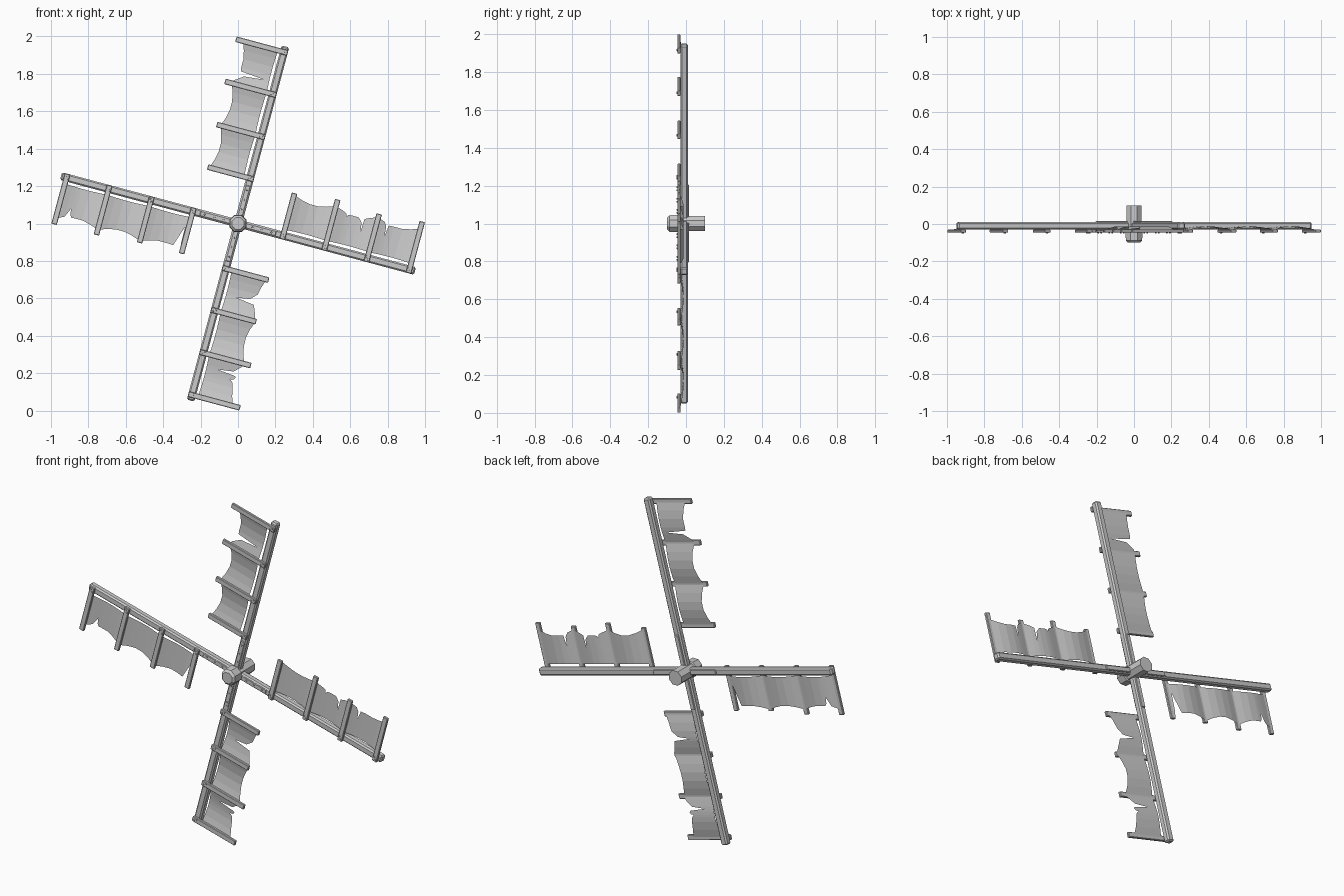
import bpy, bmesh, math
from mathutils import Matrix, Vector

if "Cube" in bpy.data.objects:
    bpy.data.objects.remove(bpy.data.objects["Cube"])

BARS_U = [0.25, 0.482, 0.716, 0.949]     # stations of the cross bars along an arm
HUB = Vector((0, 0, 1))

# per arm: name, angle, bar lengths, tears in the cloth (start u, tip u, tip v, end u)
SAILS = [
    ("right", -15, [0.235, 0.262, 0.245, 0.265],
     [(0.535, 0.55, 0.185, 0.558), (0.615, 0.644, 0.126, 0.647), (0.755, 0.774, 0.14, 0.782)]),
    ("upper", 75, [0.235, 0.247, 0.264, 0.266], [(0.735, 0.779, 0.064, 0.79)]),
    ("left", 165, [0.234, 0.236, 0.255, 0.258],
     [(0.262, 0.268, 0.088, 0.305), (0.868, 0.882, 0.153, 0.905)]),
    ("lower", 255, [0.237, 0.23, 0.263, 0.266],
     [(0.34, 0.385, 0.09, 0.398), (0.735, 0.782, 0.096, 0.792), (0.8, 0.815, 0.175, 0.83)]),
]


def arm_matrix(deg):
    """Local x runs out along the arm, y across it, z towards the front."""
    a = math.radians(deg)
    m = Matrix(((math.cos(a), -math.sin(a), 0, 0), (0, 0, -1, 0),
                (math.sin(a), math.cos(a), 0, 0), (0, 0, 0, 1)))
    return Matrix.Translation(HUB) @ m


def finish(bm, name, matrix):
    bmesh.ops.recalc_face_normals(bm, faces=bm.faces)
    me = bpy.data.meshes.new(name)
    bm.to_mesh(me)
    bm.free()
    ob = bpy.data.objects.new(name, me)
    ob.matrix_world = matrix
    bpy.context.collection.objects.link(ob)
    return ob


def add_box(bm, x, y, z):
    c = [(r[0] + r[1]) / 2 for r in (x, y, z)]
    s = [r[1] - r[0] for r in (x, y, z)]
    m = Matrix.Translation(c) @ Matrix.Diagonal((*s, 1))
    return bmesh.ops.create_cube(bm, size=1, matrix=m)["verts"]


def bevel_all(bm, width):
    bmesh.ops.bevel(bm, geom=bm.edges[:], offset=width, segments=1, affect='EDGES', profile=0.5)


def add_nail(bm, x, y, z):
    bmesh.ops.create_cone(bm, cap_ends=True, segments=6, radius1=0.005, radius2=0.004,
                          depth=0.005, matrix=Matrix.Translation((x, y, z)))


def span_phase(u):
    """Position 0..1 between neighbouring bars."""
    for a, b in zip(BARS_U, BARS_U[1:]):
        if u <= b + 1e-6:
            return (u - a) / (b - a)
    return 1.0


def build_cloth(name, mat, tears):
    # outer edge sags between bars and is notched by the tears
    def edge(u):
        return 0.226 - 0.028 * math.sin(math.pi * span_phase(u))
    cols = {}
    for a, b in zip(BARS_U, BARS_U[1:]):
        for i in range(6):
            u = a + (b - a) * i / 5
            if not any(t[0] - 0.008 < u < t[3] + 0.008 for t in tears):
                cols[u] = edge(u)
    for u in (BARS_U[0], BARS_U[-1]):
        cols[u] = edge(u)
    for u0, ut, vt, u1 in tears:
        cols[u0], cols[ut], cols[u1] = edge(u0), vt, edge(u1) - 0.006
        um = u0 + (ut - u0) * 0.75
        cols[um] = vt + (edge(u0) - vt) * 0.7
    bm = bmesh.new()
    prev = None
    for u in sorted(cols):
        s = math.sin(math.pi * span_phase(u))
        w = 0.031 - 0.018 * s              # cloth billows backwards
        pair = (bm.verts.new((u, 0.033 + 0.004 * s, w)), bm.verts.new((u, cols[u], w)))
        if prev:
            bm.faces.new((prev[0], pair[0], pair[1], prev[1]))
        prev = pair
    finish(bm, name, mat)


for name, deg, lengths, tears in SAILS:
    mat = arm_matrix(deg)

    # main beam with chamfered edges
    bm = bmesh.new()
    add_box(bm, (0.0, 0.98), (-0.021, 0.021), (-0.01, 0.03))
    bevel_all(bm, 0.008)
    finish(bm, name + "_arm_beam", mat)

    # clamp strip at the root
    bm = bmesh.new()
    add_box(bm, (0.03, 0.21), (-0.014, 0.014), (-0.016, 0.034))
    bevel_all(bm, 0.003)
    finish(bm, name + "_root_strip", mat)

    # cross bars
    bm = bmesh.new()
    for u, l in zip(BARS_U, lengths):
        add_box(bm, (u - 0.015, u + 0.015), (-0.02, l), (0.03, 0.046))
    bevel_all(bm, 0.003)
    finish(bm, name + "_cross_bars", mat)

    # nails
    bm = bmesh.new()
    for u in (0.08, 0.13, 0.185):
        add_nail(bm, u, 0, 0.035)
    for u in BARS_U:
        add_nail(bm, u + 0.004, -0.006, 0.047)
        add_nail(bm, u - 0.005, 0.008, 0.047)
    finish(bm, name + "_nails", mat)

    build_cloth(name + "_sail_cloth", mat, tears)

# hub axle: octagonal shaft along y with chamfered ends
bm = bmesh.new()
rot = Matrix.Rotation(math.radians(90), 4, 'X') @ Matrix.Rotation(math.radians(22.5), 4, 'Z')
rings = []
for y, r in ((-0.1, 0.034), (-0.088, 0.047), (-0.035, 0.05), (-0.03, 0.044), (0.1, 0.044)):
    ring = [bm.verts.new((r * math.cos(math.pi * (k + 0.5) / 4), y,
                          r * math.sin(math.pi * (k + 0.5) / 4))) for k in range(8)]
    if rings:
        for k in range(8):
            n = (k + 1) % 8
            bm.faces.new((rings[-1][k], rings[-1][n], ring[n], ring[k]))
    rings.append(ring)
bm.faces.new(rings[0])
bm.faces.new(rings[-1])
finish(bm, "hub_axle", Matrix.Translation(HUB))
